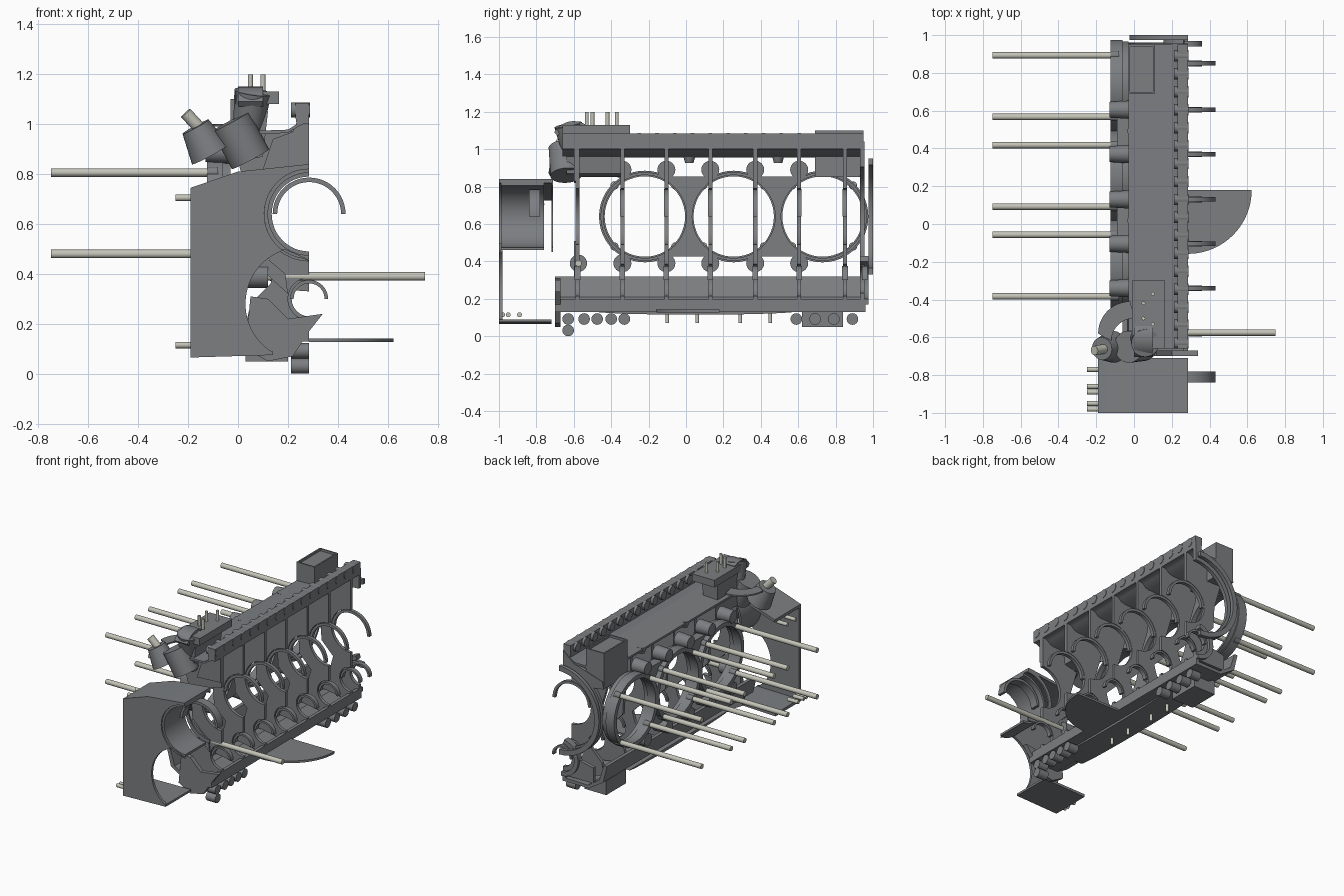
import bpy, bmesh
from math import sin, cos, radians
from mathutils import Vector

STEEL = bpy.data.materials.new("pale_steel")
STEEL.diffuse_color = (0.55, 0.55, 0.48, 1)
GREY = bpy.data.materials.new("cast_grey")
GREY.diffuse_color = (0.2, 0.21, 0.22, 1)


def finish(name, bm, mat=GREY):
    bmesh.ops.recalc_face_normals(bm, faces=bm.faces)
    me = bpy.data.meshes.new(name)
    bm.to_mesh(me)
    bm.free()
    me.materials.append(mat)
    ob = bpy.data.objects.new(name, me)
    bpy.context.collection.objects.link(ob)
    return ob


def prism(name, pts, axis, lo, hi, mat=GREY):
    """Extrude a 2D outline along an axis."""
    put = {'x': lambda a, b, d: (d, a, b), 'y': lambda a, b, d: (a, d, b),
           'z': lambda a, b, d: (a, b, d)}[axis]
    bm = bmesh.new()
    lower = [bm.verts.new(put(a, b, lo)) for a, b in pts]
    upper = [bm.verts.new(put(a, b, hi)) for a, b in pts]
    bm.faces.new(lower)
    bm.faces.new(upper[::-1])
    n = len(pts)
    for i in range(n):
        j = (i + 1) % n
        bm.faces.new((lower[j], lower[i], upper[i], upper[j]))
    bm.normal_update()
    bmesh.ops.triangulate(bm, faces=[f for f in bm.faces if len(f.verts) > 4])
    return finish(name, bm, mat)


def arc(cx, cz, r, a0, a1, n=24, rz=None):
    rz = rz or r
    return [(cx + r * cos(radians(a0 + (a1 - a0) * i / n)),
             cz + rz * sin(radians(a0 + (a1 - a0) * i / n))) for i in range(n + 1)]


def band(name, c, r0, r1, a0, a1, axis, lo, hi, mat=GREY):
    return prism(name, arc(*c, r1, a0, a1) + arc(*c, r0, a1, a0), axis, lo, hi, mat)


def tube(name, c, x0, x1, r0, r1, n=48):
    """Closed ring around an x-parallel axis."""
    bm = bmesh.new()
    rows = []
    for x, r in ((x0, r0), (x0, r1), (x1, r1), (x1, r0)):
        rows.append([bm.verts.new((x, c[0] + r * cos(radians(360 * i / n)),
                                   c[1] + r * sin(radians(360 * i / n)))) for i in range(n)])
    for k in range(4):
        a, b = rows[k], rows[(k + 1) % 4]
        for i in range(n):
            j = (i + 1) % n
            bm.faces.new((a[i], a[j], b[j], b[i]))
    return finish(name, bm)


def rod(name, p0, p1, r, r2=None, mat=GREY, n=24):
    p0, p1 = Vector(p0), Vector(p1)
    bm = bmesh.new()
    bmesh.ops.create_cone(bm, cap_ends=True, segments=n, radius1=r,
                          radius2=r if r2 is None else r2, depth=(p1 - p0).length)
    ob = finish(name, bm, mat)
    ob.rotation_euler = (p1 - p0).to_track_quat('Z', 'Y').to_euler()
    ob.location = (p0 + p1) / 2
    return ob


def box(name, x0, x1, y0, y1, z0, z1, mat=GREY):
    return prism(name, [(x0, y0), (x1, y0), (x1, y1), (x0, y1)], 'z', z0, z1, mat)


S = 0.285                 # split plane of the half crankcase
CRANK, CAM = (S, 0.64), (S, 0.30)
WEBS = [-0.58, -0.34, -0.105, 0.13, 0.37, 0.605, 0.85]
CYL = [-0.22, 0.255, 0.73]

# bearing webs, shells and bolt bosses
web = ([(S, 1.03), (0.22, 0.97), (0.0, 0.965), (0.0, 0.85), (0.05, 0.68), (0.06, 0.52),
        (0.15, 0.43), (0.13, 0.36), (0.05, 0.28), (0.03, 0.19), (S, 0.15)]
       + arc(*CAM, 0.085, 270, 90, 14) + arc(*CRANK, 0.15, 270, 90, 24))
for i, y in enumerate(WEBS):
    prism("bearing_web", web, 'y', y - 0.011, y + 0.011)
    if i:
        band("crank_shell", CRANK, 0.128, 0.146, 0, 180, 'y', y - 0.012, y + 0.012)
    band("cam_shell", CAM, 0.062, 0.076, 0, 180, 'y', y - 0.015, y + 0.015)
    if 0 < i < 6:
        for z in (0.39, 0.89):
            rod("web_boss", (-0.13, y, z), (-0.03, y, z), 0.042, 0.048)
rod("cross_bolt_boss", (0.04, -0.575, 0.39), (0.12, -0.575, 0.39), 0.046)

# roof with filleted top flange and a row of bolt bosses
prism("roof", [(-0.03, 0.955), (0.2, 0.965), (0.24, 0.99), (0.262, 1.0), (S, 1.0), (S, 1.085),
               (0.23, 1.085), (0.23, 1.03), (0.235, 1.0), (0.2, 0.978), (-0.03, 0.97)],
      'y', -0.66, 0.95)
for i in range(17):
    y = -0.63 + 0.095 * i
    rod("top_flange_bolt", (0.212, y, 1.057), (S + 0.003, y, 1.057), 0.03)

# cylinder barrels with long studs
for c in CYL:
    tube("cylinder_flange", (c, 0.64), -0.065, -0.03, 0.222, 0.237)
    tube("cylinder_barrel", (c, 0.64), -0.125, -0.06, 0.215, 0.245)
    for sy in (-1, 1):
        for sz in (-1, 1):
            y, z = c + 0.163 * sy, 0.643 + 0.163 * sz
            rod("long_stud", (-0.75, y, z), (-0.08, y, z), 0.017, mat=STEEL)
            rod("stud_collar", (-0.125, y, z), (-0.08, y, z), 0.022)
for a, b in zip(CYL, CYL[1:]):
    prism("deck_web", arc(a, 0.64, 0.228, -70, 70) + arc(b, 0.64, 0.228, 110, 250),
          'x', -0.09, -0.03)
    m = (a + b) / 2
    rod("roof_lug", (0.0, m, 0.925), (0.0, m, 0.972), 0.022, 0.035)

# lower trough with split flange and bolts
prism("lower_trough", [(-0.06, 0.32), (-0.03, 0.2), (0.08, 0.13), (S, 0.13), (S, 0.2),
                       (0.262, 0.2), (0.262, 0.155), (0.09, 0.15), (0.0, 0.21), (-0.035, 0.32)],
      'y', -0.7, 0.96)
prism("trough_belly", arc(0.05, 0.135, 0.55, 180, 360, 16, 0.02), 'x', 0.02, 0.2)
for y in (-0.545, -0.475, -0.4, -0.33, 0.59, 0.69, 0.79, 0.89):
    rod("lower_flange_bolt", (0.212, y, 0.092), (S, y, 0.092), 0.031)
rod("front_corner_bolt", (0.212, -0.63, 0.031), (S, -0.63, 0.031), 0.031)
rod("front_low_bolt", (0.212, -0.63, 0.092), (S, -0.63, 0.092), 0.031)
box("sump_boss", 0.03, 0.2, 0.62, 0.84, 0.05, 0.15)
for y in (-0.1, 0.06, 0.29, 0.45):
    rod("drain_stud", (0.1, y, 0.07), (0.1, y, 0.14), 0.01, mat=STEEL)

# rear end wall and seal rings
prism("rear_wall", [(S, 1.04), (0.2, 0.97), (-0.02, 0.9), (-0.03, 0.85)]
      + arc(*CRANK, 0.31, 140, 250, 16) + [(0.15, 0.3), (0.05, 0.28), (0.05, 0.17), (S, 0.17)]
      + arc(*CAM, 0.07, 270, 90, 12) + arc(*CRANK, 0.265, 270, 90, 24), 'y', 0.93, 0.955)
band("rear_seal_ring", CRANK, 0.275, 0.31, 90, 270, 'y', 0.975, 1.0)
band("rear_cam_ring", CAM, 0.1, 0.13, 100, 270, 'y', 0.93, 0.975)
band("rear_cam_shell", CAM, 0.062, 0.076, 0, 180, 'y', 0.94, 0.97)

# rear breather box, open tray top
box("breather_box", -0.03, 0.11, 0.69, 0.95, 0.85, 1.085)
for x in (-0.03, 0.1):
    box("breather_rim", x, x + 0.01, 0.69, 0.95, 1.08, 1.1)
for y in (0.69, 0.94):
    box("breather_rim", -0.03, 0.11, y, y + 0.01, 1.08, 1.1)

# front pump pad and studs
prism("pad_base", [(0.0, 0.85), (0.1, 0.87), (0.12, 1.05), (0.0, 1.08)], 'y', -0.64, -0.35)
box("pump_pad", -0.01, 0.165, -0.66, -0.3, 1.08, 1.13)
for x, y in ((0.1, -0.37), (0.05, -0.42), (0.05, -0.5), (0.1, -0.53)):
    rod("pad_stud", (x, y, 1.12), (x, y, 1.2), 0.01, mat=STEEL)

# front cover: plate with crank bore and cam opening, top and bottom plates
prism("cover_face", [(-0.19, 0.065), (0.08, 0.075), (0.14, 0.08)]
      + arc(0.25, 0.28, 0.22, 240, 105, 24, 0.225) + [(S, 0.45)]
      + arc(*CRANK, 0.18, 268, 90, 24)
      + [(S, 0.84), (0.0, 0.81), (-0.19, 0.745)], 'y', -1.0, -0.982)
prism("cover_top", [(-0.19, 0.725), (0.0, 0.79), (S, 0.82), (S, 0.84), (0.0, 0.81),
                    (-0.19, 0.745)], 'y', -1.0, -0.71)
prism("cover_bottom", [(-0.19, 0.065), (0.14, 0.075), (0.14, 0.09), (-0.19, 0.085)],
      'y', -1.0, -0.72)
band("crank_nose_tube", CRANK, 0.165, 0.18, 90, 270, 'y', -0.99, -0.76)
band("crank_nose_shell", CRANK, 0.128, 0.146, 0, 180, 'y', -0.84, -0.78)
band("front_seal_lip", CRANK, 0.165, 0.19, 90, 270, 'y', -0.72, -0.71)
for y, z in ((-0.77, 0.705), (-0.86, 0.705), (-0.89, 0.115), (-0.95, 0.115), (-0.98, 0.115)):
    rod("cover_stud", (-0.25, y, z), (-0.17, y, z), 0.013, mat=STEEL)

# front end wall below the crank and oil pump cup
prism("front_pump_wall", [(0.03, 0.1), (0.12, 0.05), (0.22, 0.07), (S, 0.17), (0.34, 0.24),
                          (0.2, 0.22), (0.12, 0.3), (0.05, 0.31)], 'y', -0.7, -0.67)
prism("front_brace", [(0.06, 0.51), (0.19, 0.4), (0.2, 0.32), (0.08, 0.43)], 'y', -0.6, -0.58)
prism("front_roof_wall", [(0.1, 0.82), (S, 0.83), (S, 1.03), (0.24, 1.02), (0.22, 0.97),
                          (0.14, 0.94)], 'y', -0.6, -0.58)

# tilted accessory housings at the front
rod("side_housing", (-0.11, -0.65, 0.88), (-0.17, -0.66, 0.99), 0.085, 0.06)
rod("side_housing_shaft", (-0.15, -0.66, 0.98), (-0.21, -0.67, 1.045), 0.025, mat=STEEL)
rod("main_housing", (0.05, -0.64, 0.86), (-0.03, -0.65, 1.01), 0.085)
rod("upper_housing", (0.04, -0.6, 0.98), (0.06, -0.63, 1.13), 0.06, 0.075)
prism("housing_fin", arc(-0.02, -0.58, 0.17, 90, 180, 12) + arc(0.0, -0.62, 0.12, 180, 90, 12),
      'z', 0.99, 1.0)
prism("upper_fin", arc(-0.6, 1.03, 0.12, 60, 150, 12) + arc(-0.6, 1.02, 0.1, 150, 60, 12),
      'x', 0.0, 0.1)

# long cross bolt and the quarter-round baffle
rod("cross_bolt", (0.03, -0.575, 0.39), (0.75, -0.575, 0.39), 0.017, mat=STEEL)
prism("oil_baffle", [(S, 0.18)] + arc(S, 0.18, 0.338, 270, 360, 24), 'z', 0.127, 0.142)

# smooth the round parts, keep hard edges
bpy.ops.object.select_all(action='SELECT')
bpy.context.view_layer.objects.active = bpy.data.objects["roof"]
bpy.ops.object.shade_smooth_by_angle(angle=radians(30))
